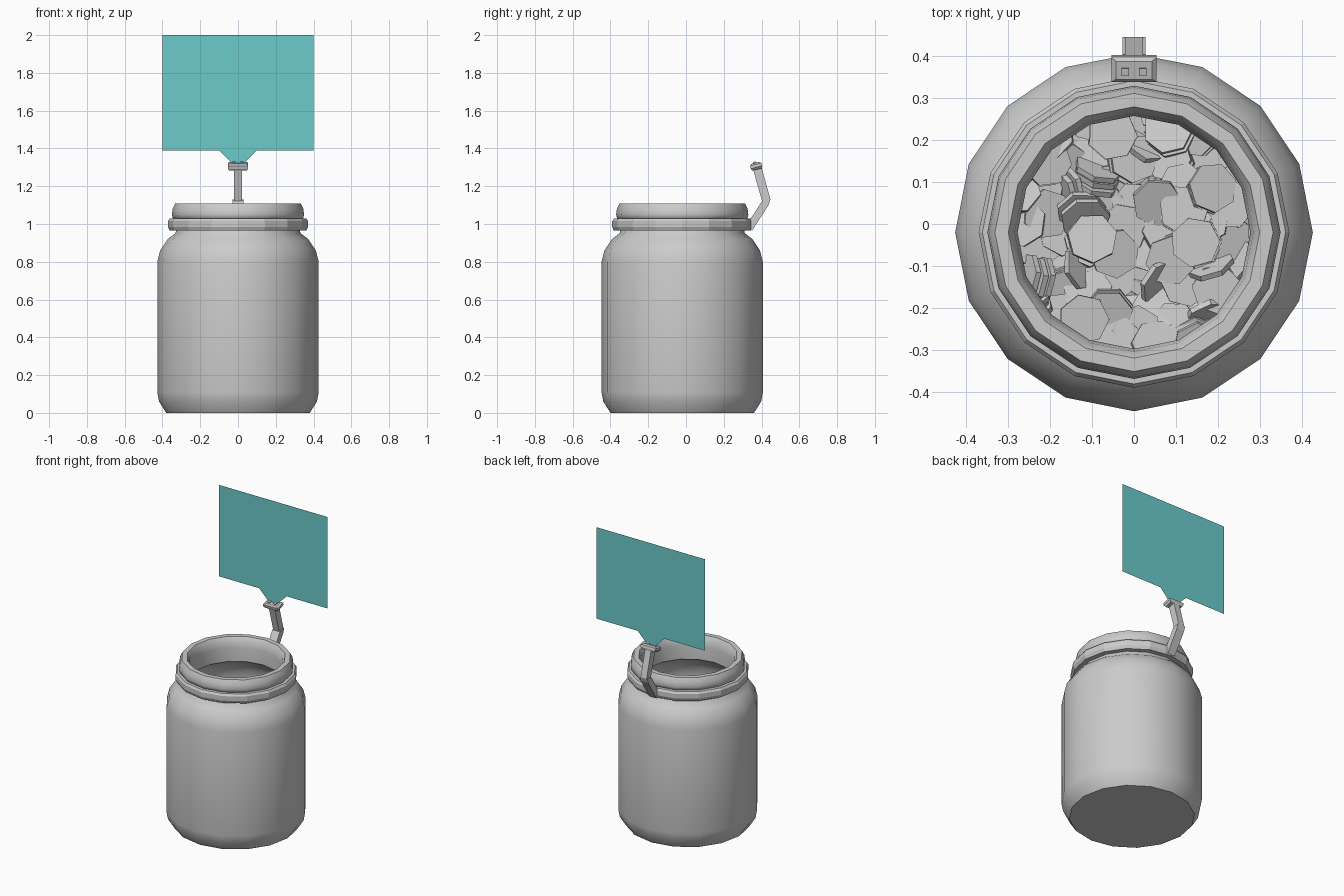
import bpy, bmesh, math, random
from mathutils import Matrix, Vector

if "Cube" in bpy.data.objects:
    bpy.data.objects.remove(bpy.data.objects["Cube"])

random.seed(7)
SIDES = 16
CY = -0.02          # jar axis in y


def make(name, bm, smooth=False):
    bmesh.ops.recalc_face_normals(bm, faces=bm.faces)
    me = bpy.data.meshes.new(name)
    bm.to_mesh(me)
    bm.free()
    ob = bpy.data.objects.new(name, me)
    bpy.context.collection.objects.link(ob)
    if smooth:
        bpy.ops.object.select_all(action='DESELECT')
        ob.select_set(True)
        bpy.context.view_layer.objects.active = ob
        bpy.ops.object.shade_smooth_by_angle(angle=math.radians(50))
    return ob


def lathe(name, profile, closed=False, smooth=True):
    """Spin (radius, z) points about the jar axis; open ends are capped."""
    bm = bmesh.new()
    rings = []
    for r, z in profile:
        rings.append([bm.verts.new((r * math.cos(a), CY + r * math.sin(a), z))
                      for a in (2 * math.pi * i / SIDES for i in range(SIDES))])
    pairs = list(zip(rings, rings[1:])) + ([(rings[-1], rings[0])] if closed else [])
    for a, b in pairs:
        for i in range(SIDES):
            j = (i + 1) % SIDES
            bm.faces.new((a[i], a[j], b[j], b[i]))
    if not closed:
        bm.faces.new(rings[0])
        bm.faces.new(rings[-1])
    return make(name, bm, smooth)


def slab(name, pts, half_w):
    """Extrude a y-z outline symmetrically across x."""
    bm = bmesh.new()
    f = bm.faces.new([bm.verts.new((-half_w, y, z)) for y, z in pts])
    ext = bmesh.ops.extrude_face_region(bm, geom=[f])
    bmesh.ops.translate(bm, vec=(2 * half_w, 0, 0),
                        verts=[v for v in ext['geom'] if isinstance(v, bmesh.types.BMVert)])
    return make(name, bm)


# Glass jar: outside up, over the rim, and down the inside
lathe("jar", [(0.38, 0), (0.418, 0.06), (0.427, 0.11), (0.427, 0.80), (0.412, 0.86),
              (0.372, 0.92), (0.33, 0.952), (0.325, 1.02), (0.345, 1.03), (0.35, 1.05),
              (0.346, 1.08), (0.332, 1.108), (0.30, 1.108), (0.285, 1.085),
              (0.278, 1.04), (0.278, 0.95), (0.34, 0.91), (0.385, 0.85),
              (0.395, 0.79), (0.395, 0.11), (0.36, 0.04)])

# Band around the neck
lathe("neck_band", [(0.32, 0.965), (0.362, 0.965), (0.371, 0.985), (0.371, 1.015),
                    (0.362, 1.028), (0.32, 1.028)], closed=True, smooth=False)

# Bent arm rising from the band
slab("lower_arm", [(0.325, 1.0), (0.35, 0.965), (0.437, 1.10), (0.447, 1.13), (0.405, 1.125)], 0.028)
slab("upper_arm", [(0.355, 1.29), (0.40, 1.30), (0.447, 1.13), (0.437, 1.11), (0.403, 1.12)], 0.022)

# Clip head: tapered block, tilted like the upper arm
bm = bmesh.new()
tilt = Matrix.Translation((0, 0.371, 1.308)) @ Matrix.Rotation(math.radians(15), 4, 'X')
rings = []
for hx, hy, z in ((0.044, 0.025, -0.02), (0.054, 0.031, -0.008), (0.054, 0.031, 0.008), (0.043, 0.022, 0.016)):
    rings.append([bm.verts.new(tilt @ Vector((sx * hx, sy * hy, z)))
                  for sx, sy in ((-1, -1), (1, -1), (1, 1), (-1, 1))])
for a, b in zip(rings, rings[1:]):
    for i in range(4):
        bm.faces.new((a[i], a[(i + 1) % 4], b[(i + 1) % 4], b[i]))
bm.faces.new(rings[0])
bm.faces.new(rings[-1])
make("clip_head", bm)

# Two small pegs on the clip
bm = bmesh.new()
for s in (-1, 1):
    bmesh.ops.create_cube(bm, size=1, matrix=tilt @ Matrix.Translation((s * 0.021, -0.003, 0.016))
                          @ Matrix.Diagonal((0.018, 0.018, 0.014, 1)))
make("clip_pegs", bm)

# Sign panel and its triangular tail
teal = bpy.data.materials.new("teal")
teal.diffuse_color = (0.15, 0.6, 0.6, 1)
teal.use_nodes = True
teal.node_tree.nodes["Principled BSDF"].inputs["Base Color"].default_value = teal.diffuse_color
for name, y, pts in (
        ("sign_panel", 0.370, [(-0.4, 1.39), (0.4, 1.39), (0.4, 2.0), (-0.4, 2.0)]),
        ("sign_tail", 0.368, [(0, 1.29), (0.2, 1.49), (-0.2, 1.49)])):
    bm = bmesh.new()
    bm.faces.new([bm.verts.new((x, y, z)) for x, z in pts])
    make(name, bm).data.materials.append(teal)

# Heap of seven-sided coins, singly and in small stacks
bm = bmesh.new()
R, T = 0.06, 0.014
for layer in range(4):
    for k in range(75):
        r = 0.31 * math.sqrt((k + 0.5) / 75)
        a = k * 2.39996 + layer
        steep = random.random() < 0.2
        lean = random.uniform(40, 65) if steep else random.uniform(0, 22)
        rot = (Matrix.Rotation(random.uniform(0, 6.28), 4, 'Z')
               @ Matrix.Rotation(math.radians(lean), 4, 'X')
               @ Matrix.Rotation(random.uniform(0, 6.28), 4, 'Z'))
        base = Matrix.Translation((r * math.cos(a), CY + r * math.sin(a),
                                   0.12 + 0.06 * layer + random.uniform(-0.02, 0.02)))
        for n in range(random.choice((1, 1, 2, 3))):
            slip = Matrix.Translation((random.uniform(-.006, .006), random.uniform(-.006, .006), n * 0.018))
            bmesh.ops.create_cone(bm, cap_ends=True, segments=7, radius1=R, radius2=R,
                                  depth=T, matrix=base @ rot @ slip)
make("coins", bm)
